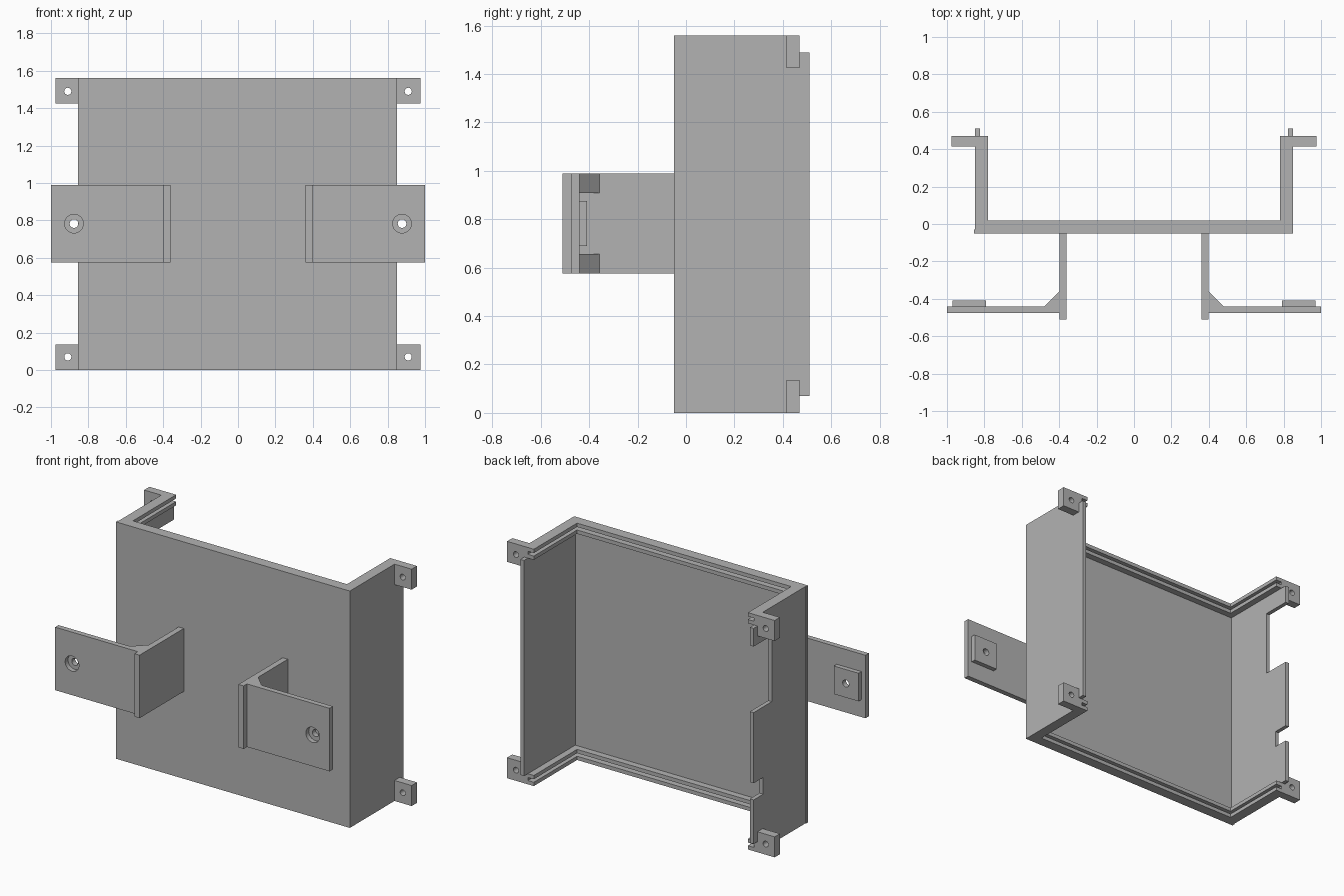
import bpy, bmesh, math
from mathutils import Matrix

if "Cube" in bpy.data.objects:
    bpy.data.objects.remove(bpy.data.objects["Cube"], do_unlink=True)

GREY = (0.45, 0.45, 0.45, 1)
grey = bpy.data.materials.new("plain grey")
grey.use_nodes = True
grey.diffuse_color = GREY
grey.node_tree.nodes["Principled BSDF"].inputs["Base Color"].default_value = GREY

HEIGHT = 1.56
HALF = 0.85       # half width of the shell
FRONT = -0.05     # front face of the shell
RAIL = 0.07       # rail height and depth
WALL = 0.027      # wall thickness


def finish(name, bm):
    bmesh.ops.recalc_face_normals(bm, faces=bm.faces)
    mesh = bpy.data.meshes.new(name)
    bm.to_mesh(mesh)
    bm.free()
    mesh.materials.append(grey)
    obj = bpy.data.objects.new(name, mesh)
    bpy.context.collection.objects.link(obj)
    return obj


def prism(name, outline, z0, z1):
    """Extrude an outline in the xy plane from z0 up to z1."""
    bm = bmesh.new()
    face = bm.faces.new([bm.verts.new((x, y, z0)) for x, y in outline])
    top = bmesh.ops.extrude_face_region(bm, geom=[face])["geom"]
    bmesh.ops.translate(bm, vec=(0, 0, z1 - z0),
                        verts=[v for v in top if isinstance(v, bmesh.types.BMVert)])
    return finish(name, bm)


def box(name, x0, x1, y0, y1, z0, z1):
    return prism(name, [(x0, y0), (x1, y0), (x1, y1), (x0, y1)], z0, z1)


def rod(name, x, z, radius, y0, y1):
    """Cylinder along y."""
    bm = bmesh.new()
    bmesh.ops.create_cone(bm, cap_ends=True, segments=32, radius1=radius,
                          radius2=radius, depth=y1 - y0,
                          matrix=Matrix.Translation((x, (y0 + y1) / 2, z))
                          @ Matrix.Rotation(math.pi / 2, 4, 'X'))
    return finish(name, bm)


def channel(name, thick, back, z0, z1):
    """U-shaped layer, open to the back."""
    inner = HALF - thick
    return prism(name, [(-HALF, FRONT), (HALF, FRONT), (HALF, back), (inner, back),
                        (inner, FRONT + thick), (-inner, FRONT + thick),
                        (-inner, back), (-HALF, back)], z0, z1)


def apply(obj, mod):
    bpy.context.view_layer.objects.active = obj
    bpy.ops.object.modifier_apply(modifier=mod.name)


def cut(obj, cutter):
    mod = obj.modifiers.new("cut", 'BOOLEAN')
    mod.operation = 'DIFFERENCE'
    mod.solver = 'EXACT'
    mod.object = cutter
    apply(obj, mod)
    bpy.data.objects.remove(cutter, do_unlink=True)


def mirror(obj):
    apply(obj, obj.modifiers.new("mirror", 'MIRROR'))


# Thin U wall, with two notches in the back edge of its right side
shell = channel("shell_wall", WALL, 0.51, RAIL, HEIGHT - RAIL)
cut(shell, box("notch", -0.95, -0.75, 0.32, 0.6, 0.935, 1.37))
cut(shell, box("notch", -0.95, -0.75, 0.41, 0.6, 0.36, 0.47))
box("shell_lip", -HALF - 0.005, -HALF, FRONT, -0.03, 0, HEIGHT)

# Grooved rails round the top and bottom
for label, base in (("bottom", 0), ("top", HEIGHT - RAIL)):
    channel(label + "_rail_lower", RAIL, 0.47, base, base + 0.025)
    channel(label + "_rail_groove", WALL, 0.47, base + 0.025, base + 0.045)
    channel(label + "_rail_upper", RAIL, 0.47, base + 0.045, base + RAIL)

# Corner mounting tabs
for label, z0, z1, hole in (("bottom", 0, 0.135, 0.07), ("top", 1.425, HEIGHT, 1.49)):
    tab = box(label + "_tabs", HALF, 0.975, 0.415, 0.47, z0, z1)
    cut(tab, rod("hole", 0.91, hole, 0.019, 0.3, 0.6))
    mirror(tab)

# Front brackets: web, plate, pad and gussets
LOW, HIGH, MID = 0.575, 0.99, 0.7825
mirror(box("bracket_webs", 0.36, 0.398, -0.51, FRONT, LOW, HIGH))
plate = box("bracket_plates", 0.398, 1.0, -0.475, -0.44, LOW, HIGH)
pad = box("bracket_pads", 0.79, 0.97, -0.44, -0.41, 0.69, 0.875)
for part in (plate, pad):
    cut(part, rod("bolt_hole", 0.877, MID, 0.023, -0.6, -0.3))
cut(plate, rod("counterbore", 0.877, MID, 0.05, -0.6, -0.445))
mirror(plate)
mirror(pad)
for label, z0, z1 in (("lower", LOW, 0.657), ("upper", 0.908, HIGH)):
    mirror(prism(label + "_gussets", [(0.398, -0.44), (0.48, -0.44), (0.398, -0.358)], z0, z1))
